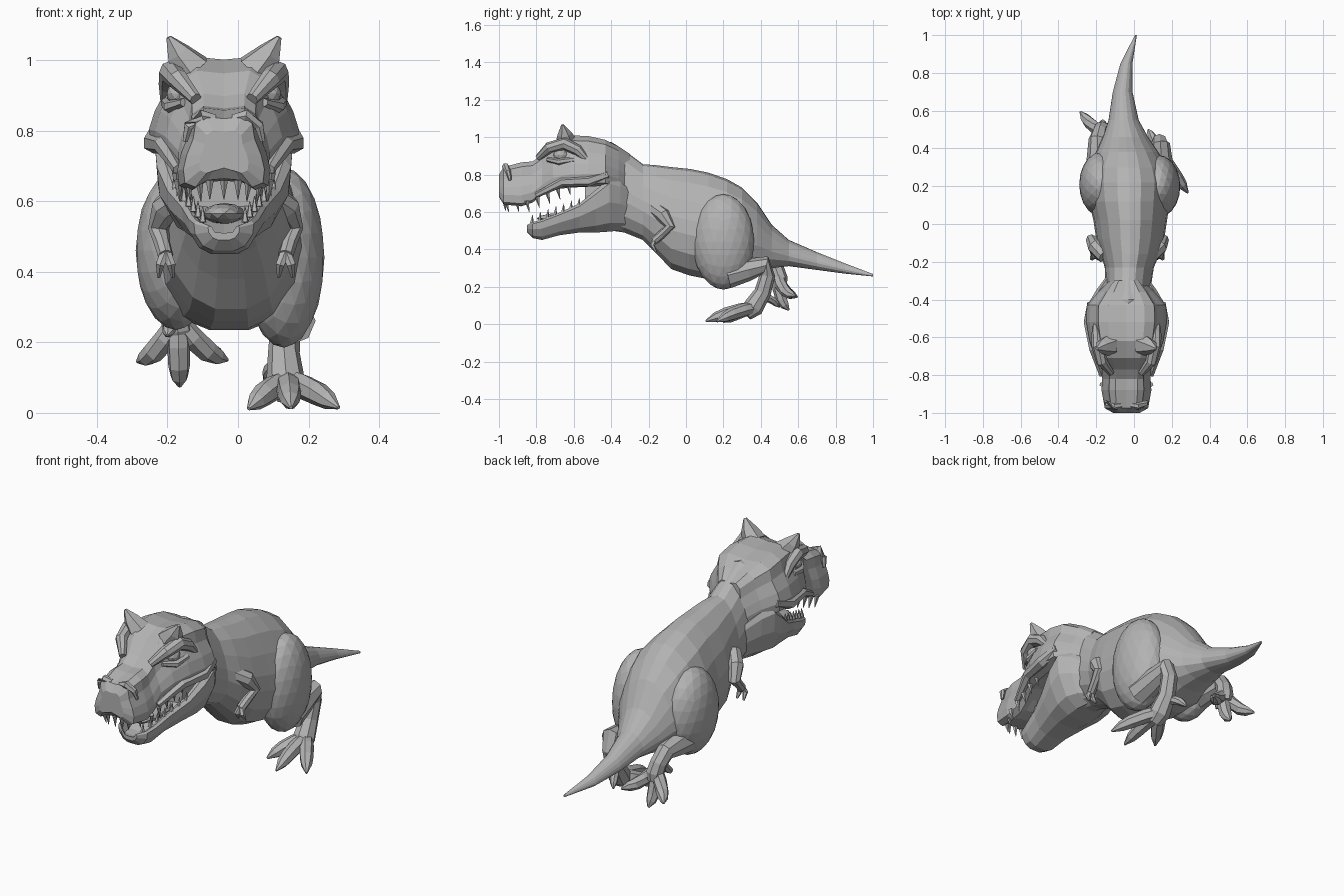
import bpy
import bmesh
import math
from mathutils import Vector

cube = bpy.data.objects.get("Cube")
if cube:
    bpy.data.objects.remove(cube, do_unlink=True)

skin = bpy.data.materials.new("grey_skin")
skin.use_nodes = True
GREY = (0.45, 0.45, 0.45, 1)
skin.diffuse_color = GREY
for node in skin.node_tree.nodes:
    if node.type == 'BSDF_PRINCIPLED':
        node.inputs["Base Color"].default_value = GREY
        node.inputs["Roughness"].default_value = 0.8

MID = -0.04  # centre line of the head


def finish(name, bm):
    bmesh.ops.recalc_face_normals(bm, faces=bm.faces)
    mesh = bpy.data.meshes.new(name)
    bm.to_mesh(mesh)
    bm.free()
    mesh.materials.append(skin)
    obj = bpy.data.objects.new(name, mesh)
    bpy.context.collection.objects.link(obj)
    return obj


def skin_rings(name, rings):
    """Join rings of points into a closed skin."""
    bm = bmesh.new()
    loops = [[bm.verts.new(p) for p in ring] for ring in rings]
    n = len(loops[0])
    for a, b in zip(loops, loops[1:]):
        for i in range(n):
            j = (i + 1) % n
            bm.faces.new((a[i], a[j], b[j], b[i]))
    bm.faces.new(loops[0])
    bm.faces.new(loops[-1])
    bmesh.ops.triangulate(bm, faces=[f for f in bm.faces if len(f.verts) > 4])
    return finish(name, bm)


def loft(name, half, sections):
    """Half profile (width, height) mirrored and swept through y sections."""
    full = half + [(-u, v) for u, v in reversed(half[1:-1])]
    rings = [[(cx + u * w, y, low + v * (top - low)) for u, v in full]
             for y, cx, top, low, w in sections]
    return skin_rings(name, rings)


def tube(name, path, sides=8):
    """Tapered limb through (x, y, z, radius) points."""
    pts = [Vector(p[:3]) for p in path]
    rings = []
    for i, p in enumerate(pts):
        d = (pts[min(i + 1, len(pts) - 1)] - pts[max(i - 1, 0)]).normalized()
        ref = Vector((1, 0, 0)) if abs(d.x) < 0.8 else Vector((0, 0, 1))
        a = d.cross(ref).normalized()
        b = d.cross(a)
        ring = []
        for k in range(sides):
            t = math.tau * k / sides
            ring.append(p + (a * math.cos(t) + b * math.sin(t)) * path[i][3])
        rings.append(ring)
    return skin_rings(name, rings)


def ball(name, centre, size, detail=2):
    bm = bmesh.new()
    bmesh.ops.create_icosphere(bm, subdivisions=detail, radius=1)
    for v in bm.verts:
        v.co = Vector([c + s * q for c, s, q in zip(centre, size, v.co)])
    return finish(name, bm)


def spike(name, base, tip, radius):
    return tube(name, [(*base, radius), (*tip, radius * 0.1)], 5)


# Torso, neck and tail: y, centre x, top, bottom, half width
ROUND = [(0, 1), (.28, .98), (.6, .87), (.82, .7), (.96, .52),
         (1, .38), (.9, .2), (.6, .06), (.25, 0), (0, 0)]
loft("body", ROUND, [
    (-.54, MID, .97, .52, .1), (-.4, -.03, .975, .5, .125),
    (-.33, -.03, .93, .49, .12), (-.23, -.025, .855, .45, .13),
    (-.16, -.02, .85, .38, .155), (-.08, -.02, .84, .295, .18),
    (.02, -.02, .83, .26, .195), (.12, -.025, .81, .24, .215),
    (.22, -.025, .775, .235, .225), (.3, -.03, .73, .25, .21),
    (.38, -.035, .65, .28, .165), (.46, -.045, .53, .3, .12),
    (.55, -.055, .45, .31, .08), (.7, -.06, .385, .29, .052),
    (.85, -.04, .325, .27, .032), (1, .01, .268, .255, .005)])

# Upper head with wide cheeks and a blunt snout
SKULL = [(0, .97), (.45, 1), (.7, .9), (.76, .68), (.92, .45),
         (1, .25), (.96, .06), (.7, 0), (.4, .1), (0, .12)]
loft("upper_head", SKULL, [
    (-1, MID, .8, .68, .07), (-.975, MID, .84, .64, .115),
    (-.88, MID, .865, .63, .132), (-.82, MID, .87, .65, .128),
    (-.77, MID, .905, .69, .13), (-.71, MID, .97, .72, .165),
    (-.62, MID, 1.01, .73, .195), (-.52, MID, 1.005, .735, .213),
    (-.43, MID, .985, .74, .21), (-.36, MID, .95, .72, .15),
    (-.3, MID, .91, .68, .09)])

# Lower jaw as an open tray running back into the throat
TRAY = [(0, .5), (.55, .55), (.78, .96), (.9, 1), (1, .9),
        (.96, .55), (.7, .16), (.35, 0), (0, 0)]
loft("lower_jaw", TRAY, [
    (-.85, MID, .53, .49, .045), (-.82, MID, .545, .46, .085),
    (-.77, MID, .56, .45, .1), (-.68, MID, .595, .475, .12),
    (-.57, MID, .645, .49, .16), (-.48, MID, .72, .49, .19),
    (-.41, MID, .78, .495, .195), (-.35, MID, .76, .5, .16),
    (-.27, MID, .7, .5, .1)])
ball("tongue", (MID, -.65, .565), (.06, .15, .03))

for side, label in ((1, "left"), (-1, "right")):
    def hx(x):
        return MID + side * x

    # Eyes, brows, horns and nostrils
    ball(label + "_eye", (hx(.128), -.67, .905), (.035, .04, .032))
    tube(label + "_brow", [(hx(.08), -.79, .89, .018), (hx(.13), -.73, .945, .03),
                           (hx(.15), -.65, .965, .034), (hx(.155), -.58, .93, .03),
                           (hx(.165), -.53, .88, .015)])
    tube(label + "_lower_eyelid", [(hx(.115), -.74, .88, .012), (hx(.155), -.68, .868, .018),
                                   (hx(.165), -.6, .88, .015)], 6)
    tube(label + "_horn", [(hx(.09), -.64, .97, .06), (hx(.13), -.65, 1.02, .038),
                           (hx(.157), -.66, 1.065, .008)], 6)
    tube(label + "_nostril_rim", [(hx(.025), -.96, .835, .012), (hx(.06), -.965, .842, .02),
                                  (hx(.1), -.95, .815, .015), (hx(.11), -.94, .77, .008)], 6)
    tube(label + "_cheek_fold", [(hx(.13), -.8, .69, .015), (hx(.175), -.66, .76, .025),
                                 (hx(.2), -.52, .765, .03), (hx(.185), -.42, .8, .025)], 6)
    # Tooth rows following both lips
    for i in range(7):
        t = i / 6
        y = -.96 + .33 * t
        z = .645 + .09 * max(0, t - .35) / .65
        x = .07 + .05 * min(1, t * 3) + .03 * t
        spike(f"{label}_upper_tooth", (hx(x), y, z + .015), (hx(x - .005), y + .012, z - .045), .013)
        y = -.825 + .25 * t
        x, z = .06 + .08 * t, .54 + .09 * t
        spike(f"{label}_lower_tooth", (hx(x), y, z), (hx(x), y + .005, z + .045), .011)

    # Short arms with two fingers
    def ax(x):
        return -.035 + side * x
    tube(label + "_arm", [(ax(.12), -.17, .62, .04), (ax(.17), -.12, .58, .042),
                          (ax(.19), -.085, .52, .03), (ax(.18), -.13, .48, .023),
                          (ax(.17), -.17, .445, .022)])
    for k in (-1, 1):
        tube(label + "_finger", [(ax(.17), -.165, .455, .016), (ax(.17 + k * .016), -.18, .42, .014),
                                 (ax(.17 + k * .02), -.16, .385, .005)], 6)

for k in range(3):
    x = MID + .04 * (k - 1)
    spike("front_tooth", (x, -.97, .66), (x, -.965, .605), .012)

# Thighs
ball("left_thigh", (.13, .2, .44), (.115, .165, .255), 3)
ball("right_thigh", (-.175, .21, .46), (.115, .17, .225), 3)

# Planted left leg
tube("left_leg", [(.15, .22, .26, .07), (.145, .33, .29, .06), (.14, .425, .315, .05),
                  (.135, .435, .26, .042), (.13, .41, .17, .045), (.135, .36, .09, .055),
                  (.14, .32, .055, .04)])
# Trailing right leg, lifted
tube("right_leg", [(-.18, .24, .34, .08), (-.19, .36, .34, .06), (-.195, .45, .34, .045),
                   (-.18, .485, .29, .042), (-.17, .5, .24, .045), (-.17, .51, .2, .03)])


def toe(name, root, tip, arch, radius):
    """Bulging toe ending in a claw."""
    a, b = Vector(root), Vector(tip)
    path = []
    for t, r in ((0, .9), (.3, 1), (.6, .95), (.8, .75), (1, .15)):
        p = a.lerp(b, t) + Vector(arch) * math.sin(math.pi * t)
        path.append((*p, radius * r))
    tube(name, path, 7)


for tip in ((.03, .2, .012), (.15, .105, .015), (.285, .165, .015)):
    toe("left_toe", (.14, .37, .09), tip, (0, 0, .01), .036)
toe("left_back_toe", (.12, .42, .14), (.075, .5, .09), (0, 0, .015), .022)
for tip in ((-.285, .595, .145), (-.165, .55, .075), (-.03, .585, .15)):
    toe("right_toe", (-.17, .49, .26), tip, (0, -.015, -.02), .033)
toe("right_back_toe", (-.19, .46, .28), (-.2, .4, .22), (0, 0, -.01), .02)
